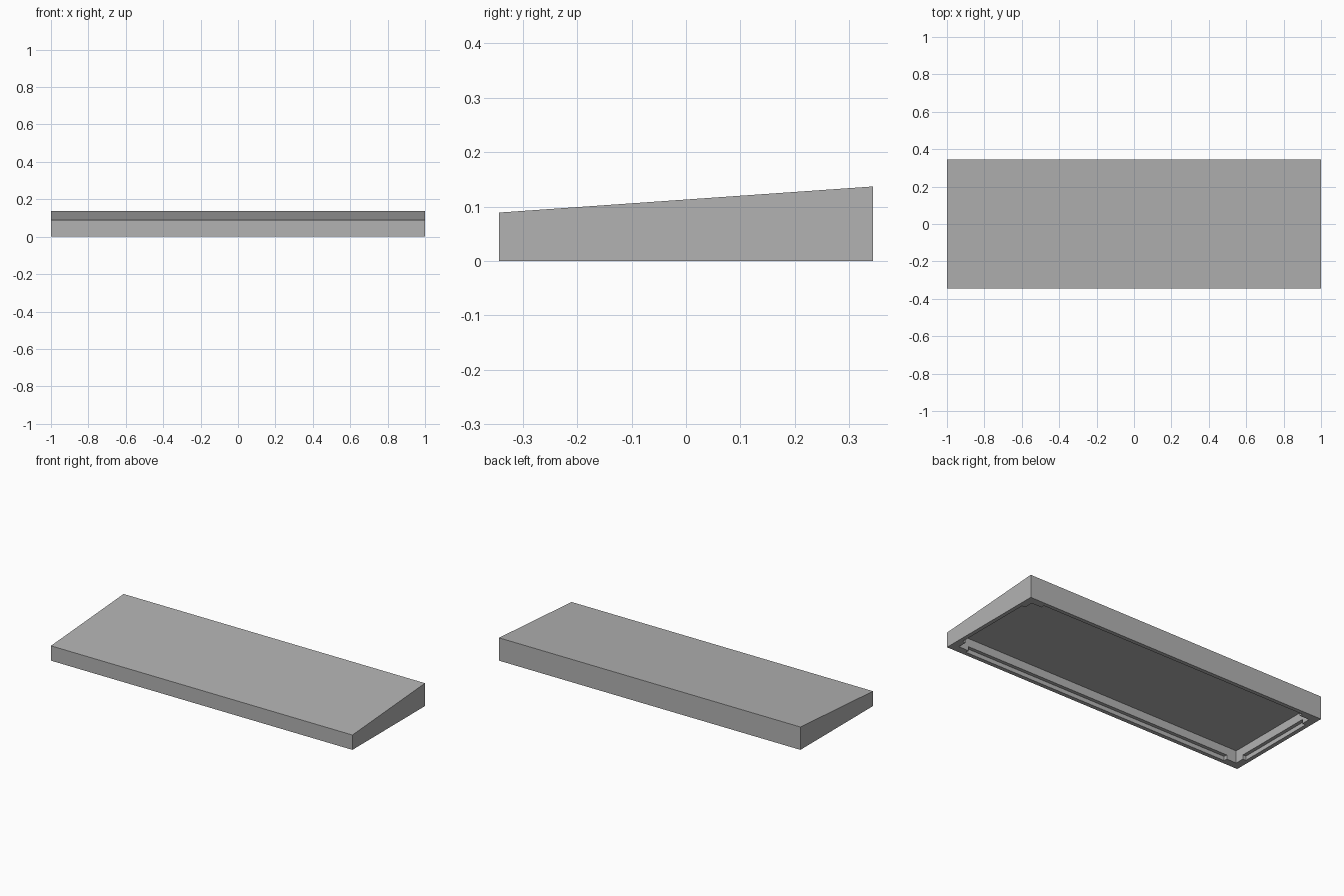
import bpy
import bmesh

if "Cube" in bpy.data.objects:
    bpy.data.objects.remove(bpy.data.objects["Cube"])

HALF_X, HALF_Y = 1.0, 0.344
FRONT_H, BACK_H = 0.089, 0.137
RIM, LIP = 0.045, 0.024        # full rim width, outer lip width
CEILING, STEP = 0.074, 0.025   # cavity height, rabbet height

grey = bpy.data.materials.new("plain grey")
grey.use_nodes = True
colour = (0.45, 0.45, 0.45, 1)
grey.diffuse_color = colour
grey.node_tree.nodes["Principled BSDF"].inputs["Base Color"].default_value = colour


def box(name, half_x, half_y, bottom, top):
    """Box centred on the origin in plan."""
    bm = bmesh.new()
    bmesh.ops.create_cube(bm, size=2)
    for v in bm.verts:
        v.co.x *= half_x
        v.co.y *= half_y
        v.co.z = top if v.co.z > 0 else bottom
    mesh = bpy.data.meshes.new(name)
    bm.to_mesh(mesh)
    bm.free()
    mesh.materials.append(grey)
    obj = bpy.data.objects.new(name, mesh)
    bpy.context.collection.objects.link(obj)
    return obj


# Wedge body: lower along the front edge
body = box("wedge_shell", HALF_X, HALF_Y, 0, BACK_H)
for v in body.data.vertices:
    if v.co.z > 0 and v.co.y < 0:
        v.co.z = FRONT_H

# Underside: main cavity, then shallow rabbets that leave the corners full
cutters = [
    box("cavity_cutter", HALF_X - RIM, HALF_Y - RIM, -0.1, CEILING),
    box("long_rabbet_cutter", HALF_X - 0.11, HALF_Y - LIP, -0.1, STEP),
    box("short_rabbet_cutter", HALF_X - LIP, HALF_Y - 0.1, -0.1, STEP),
]
for cutter in cutters:
    cutter.hide_render = True
    mod = body.modifiers.new(cutter.name, 'BOOLEAN')
    mod.operation = 'DIFFERENCE'
    mod.solver = 'EXACT'
    mod.object = cutter

# Bake the cuts and drop the cutters
bpy.context.view_layer.update()
graph = bpy.context.evaluated_depsgraph_get()
cut_mesh = bpy.data.meshes.new_from_object(body.evaluated_get(graph))
body.modifiers.clear()
body.data = cut_mesh
cut_mesh.name = "wedge_shell"
for cutter in cutters:
    bpy.data.objects.remove(cutter)
